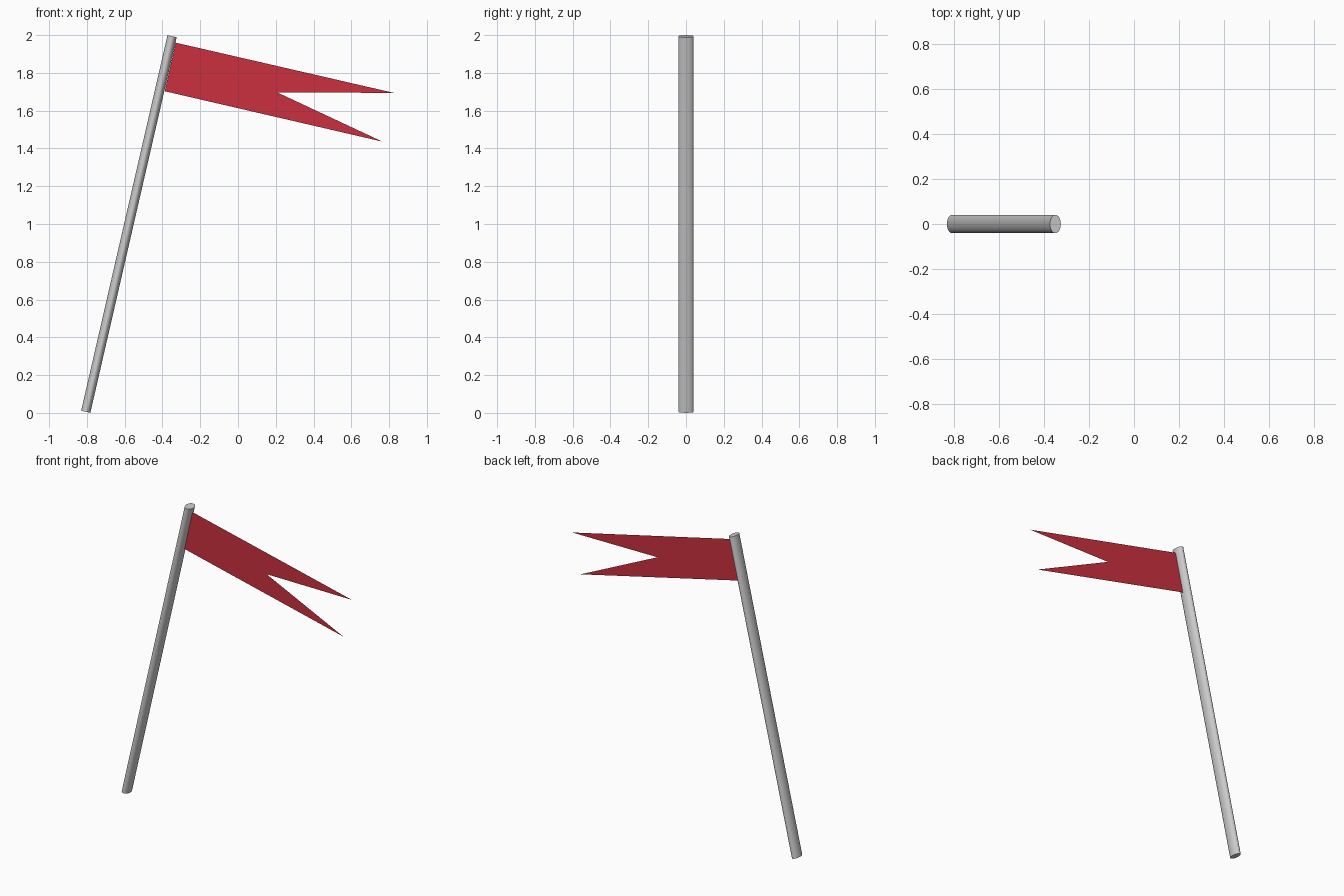
import bpy
import bmesh
from mathutils import Vector

if "Cube" in bpy.data.objects:
    bpy.data.objects.remove(bpy.data.objects["Cube"])

# Leaning pole with an oval cross-section
bottom, top = Vector((-0.806, 0, 0.006)), Vector((-0.349, 0, 1.994))
axis = top - bottom
bpy.ops.mesh.primitive_cylinder_add(vertices=24, radius=1, depth=1, location=(bottom + top) / 2)
pole = bpy.context.object
pole.name = "pole"
pole.scale = (0.025, 0.041, axis.length)
pole.rotation_euler = (0, axis.angle(Vector((0, 0, 1))), 0)
bpy.ops.object.transform_apply(location=False, rotation=True, scale=True)
bpy.ops.object.shade_smooth_by_angle()

# Swallow-tailed flag, a flat sheet
outline = [(-0.33, 1.96), (-0.388, 1.703), (0.765, 1.436), (0.207, 1.697), (0.826, 1.694)]
bm = bmesh.new()
bm.faces.new([bm.verts.new((x, 0, z)) for x, z in outline])
mesh = bpy.data.meshes.new("flag")
bm.to_mesh(mesh)
bm.free()
flag = bpy.data.objects.new("flag", mesh)
bpy.context.collection.objects.link(flag)

red = bpy.data.materials.new("red cloth")
red.diffuse_color = (0.6, 0.03, 0.05, 1)
red.use_nodes = True
red.node_tree.nodes["Principled BSDF"].inputs["Base Color"].default_value = red.diffuse_color
mesh.materials.append(red)
